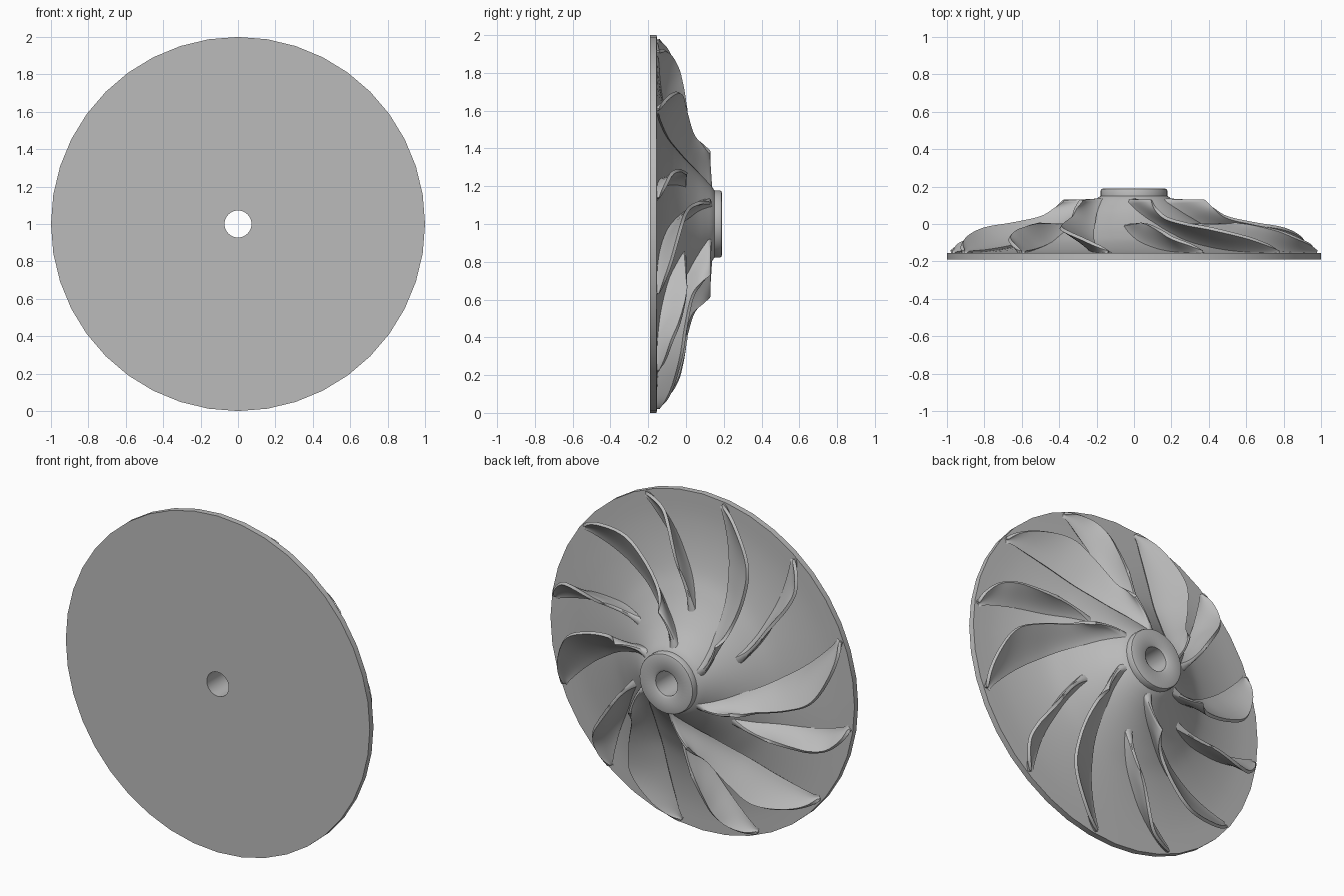
import bpy, bmesh, math
from mathutils import Vector

cube = bpy.data.objects.get("Cube")
if cube:
    bpy.data.objects.remove(cube)

metal = bpy.data.materials.new("plain grey metal")
metal.use_nodes = True
GREY = (0.5, 0.5, 0.5, 1)
metal.diffuse_color = GREY
metal.node_tree.nodes["Principled BSDF"].inputs["Base Color"].default_value = GREY


def spline(rows, s):
    """Smooth curve through the rows, s from 0 to 1."""
    n = len(rows) - 1
    i = min(int(s * n), n - 1)
    f = s * n - i
    a, b, c, d = (rows[min(max(k, 0), n)] for k in range(i - 1, i + 3))
    return [0.5 * (2 * q + (r - p) * f + (2 * p - 5 * q + 4 * r - w) * f ** 2
                   + (3 * q - p - 3 * r + w) * f ** 3)
            for p, q, r, w in zip(a, b, c, d)]


def polar(r, y, angle):
    return Vector((r * math.cos(angle), y, 1 + r * math.sin(angle)))


def finish(bm, name, sharp):
    bmesh.ops.recalc_face_normals(bm, faces=bm.faces)
    mesh = bpy.data.meshes.new(name)
    bm.to_mesh(mesh)
    bm.free()
    mesh.materials.append(metal)
    obj = bpy.data.objects.new(name, mesh)
    bpy.context.collection.objects.link(obj)
    bpy.ops.object.select_all(action='DESELECT')
    obj.select_set(True)
    bpy.context.view_layer.objects.active = obj
    bpy.ops.object.shade_smooth_by_angle(angle=math.radians(sharp))
    return obj


# Hub: turned body with back plate, flared surface, collar and bore
FLARE = [(1.0, -0.155), (0.85, -0.15), (0.7, -0.13), (0.56, -0.095), (0.46, -0.05),
         (0.38, -0.005), (0.3, 0.05), (0.24, 0.1), (0.2, 0.135), (0.178, 0.15)]
STEPS = 36
flare = [spline(FLARE, k / STEPS) for k in range(STEPS + 1)]


def flare_y(r):
    for (r1, y1), (r2, y2) in zip(flare, flare[1:]):
        if r2 <= r <= r1:
            return y1 + (y2 - y1) * (r1 - r) / (r1 - r2)
    return flare[0][1] if r > 1 else flare[-1][1]


profile = [(0.072, -0.19), (1.0, -0.19)] + flare + [
    (0.178, 0.178), (0.174, 0.187), (0.165, 0.19), (0.085, 0.19), (0.072, 0.182)]
SIDES = 40
bm = bmesh.new()
rings = [[bm.verts.new(polar(r, y, math.tau * k / SIDES)) for r, y in profile]
         for k in range(SIDES)]
for k in range(SIDES):
    a, b = rings[k], rings[(k + 1) % SIDES]
    for j in range(len(profile)):
        m = (j + 1) % len(profile)
        bm.faces.new((a[j], b[j], b[m], a[m]))
finish(bm, "hub", 35)

# Blade stations: root radius, root sweep, edge radius, edge height, edge sweep
MAIN = [(0.19, 58, 0.39, 0.128, 38), (0.28, 41, 0.44, 0.085, 37), (0.38, 28, 0.51, 0.035, 33),
        (0.56, 16, 0.66, 0.0, 27), (0.72, 9, 0.8, -0.025, 21), (0.86, 4, 0.91, -0.07, 11),
        (0.94, 1.5, 0.965, -0.11, 4.5), (0.985, 0, 0.985, -0.142, 0)]
SPLITTER = [(0.36, 28, 0.6, 0.005, 18), (0.47, 21, 0.66, 0.0, 16), (0.6, 14, 0.74, -0.015, 14),
            (0.74, 8.5, 0.83, -0.038, 12), (0.86, 4, 0.91, -0.075, 9),
            (0.94, 1.5, 0.965, -0.11, 4), (0.985, 0, 0.985, -0.142, 0)]


def blade_point(rows, s, t, foot):
    rh, sweep_h, rs, ys, sweep_s = spline(rows, s)
    yh = flare_y(rh) - 0.008
    sweep = sweep_h + (sweep_s - sweep_h) * t
    return polar(rh + (rs - rh) * t, yh + (ys - yh) * t, math.radians(foot + sweep))


def add_blade(name, rows, foot):
    along, up, e = 40, 10, 0.004
    bm = bmesh.new()
    loops = []
    for j in range(up + 1):
        t = j / up
        half = 0.009 + 0.016 * (1 - t) ** 4
        sides = ([], [])
        for i in range(along + 1):
            s = i / along
            p = blade_point(rows, s, t, foot)
            s0, s1 = max(s - e, 0), min(s + e, 1)
            ds = blade_point(rows, s1, t, foot) - blade_point(rows, s0, t, foot)
            dt = blade_point(rows, s, t + e, foot) - blade_point(rows, s, t - e, foot)
            n = ds.cross(dt).normalized()
            taper = 0.55 if i in (0, along) else 1
            for side, sign in zip(sides, (1, -1)):
                q = p + n * half * taper * sign
                q.y = max(q.y, -0.18)
                side.append(bm.verts.new(q))
        loops.append(sides[0] + sides[1][::-1])
    count = len(loops[0])
    for low, high in zip(loops, loops[1:]):
        for i in range(count):
            m = (i + 1) % count
            bm.faces.new((low[i], low[m], high[m], high[i]))
    for ring in (loops[0], loops[-1]):
        for i in range(along):
            bm.faces.new((ring[i], ring[i + 1], ring[count - 2 - i], ring[count - 1 - i]))
    finish(bm, name, 40)


# Six long blades alternate with six short ones
for k in range(6):
    add_blade(f"main_blade_{k + 1}", MAIN, 38 + 60 * k)
    add_blade(f"splitter_blade_{k + 1}", SPLITTER, 8 + 60 * k)
